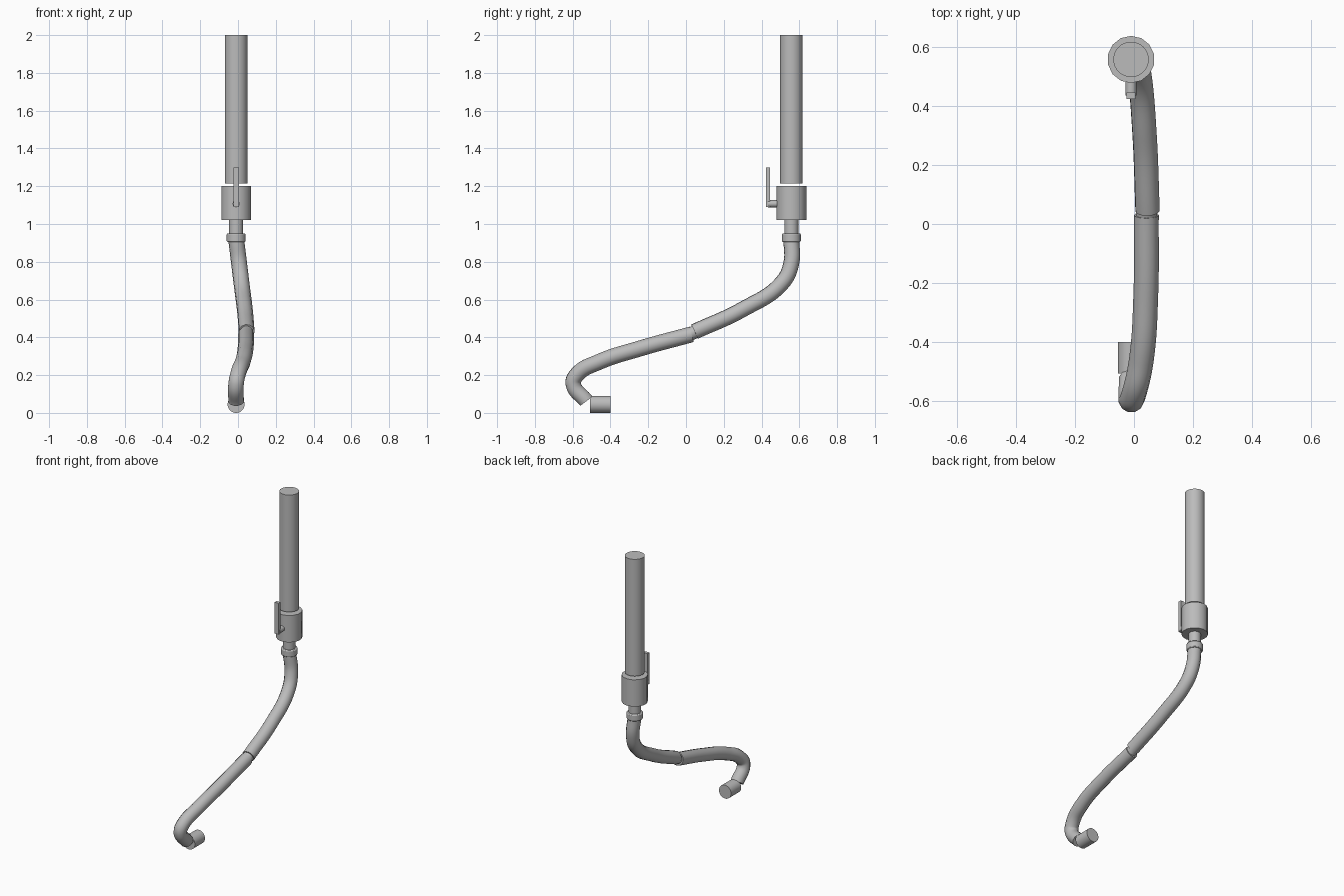
import bpy, math
from mathutils import Vector

cube = bpy.data.objects.get("Cube")
if cube:
    bpy.data.objects.remove(cube, do_unlink=True)

grey = bpy.data.materials.new("plain grey")
grey.use_nodes = True
colour = (0.5, 0.5, 0.5, 1)
grey.diffuse_color = colour
grey.node_tree.nodes["Principled BSDF"].inputs["Base Color"].default_value = colour

AX, AY = -0.01, 0.558   # axis of the upright parts


def finish(ob, name):
    ob.name = name
    ob.data.materials.clear()
    ob.data.materials.append(grey)
    bpy.ops.object.select_all(action="DESELECT")
    ob.select_set(True)
    bpy.context.view_layer.objects.active = ob
    if ob.type == "MESH":
        bpy.ops.object.shade_smooth_by_angle(angle=math.radians(40))
    return ob


def rod(name, start, end, radius, sides=32):
    a, b = Vector(start), Vector(end)
    bpy.ops.mesh.primitive_cylinder_add(
        vertices=sides, radius=radius, depth=(b - a).length, location=(a + b) / 2,
        rotation=(b - a).to_track_quat("Z", "Y").to_euler())
    return finish(bpy.context.object, name)


def upright(name, low, high, radius, sides=32):
    return rod(name, (AX, AY, low), (AX, AY, high), radius, sides)


def hose(name, points, radius=0.042):
    curve = bpy.data.curves.new(name, "CURVE")
    curve.dimensions = "3D"
    curve.bevel_depth = radius
    curve.bevel_resolution = 4
    curve.resolution_u = 10
    curve.use_fill_caps = True
    spline = curve.splines.new("BEZIER")
    spline.bezier_points.add(len(points) - 1)
    for point, co in zip(spline.bezier_points, points):
        point.co = co
        point.handle_left_type = point.handle_right_type = "AUTO"
    ob = bpy.data.objects.new(name, curve)
    bpy.context.collection.objects.link(ob)
    bpy.context.view_layer.objects.active = ob
    bpy.ops.object.select_all(action="DESELECT")
    ob.select_set(True)
    bpy.ops.object.convert(target="MESH")
    return finish(bpy.context.object, name)


# Upright pipe, valve body and collar
upright("upright_pipe", 1.215, 2.0, 0.06)
upright("valve_body", 1.02, 1.2, 0.08, 14)
upright("valve_neck", 0.93, 1.03, 0.037)
collar = upright("hose_collar", 0.905, 0.95, 0.05)
bevel = collar.modifiers.new("soft rim", "BEVEL")
bevel.width, bevel.segments = 0.006, 2

# Valve lever
rod("lever_stem", (AX, AY - 0.06, 1.107), (AX, 0.435, 1.107), 0.019, 12)
bpy.ops.mesh.primitive_cube_add(size=1, location=(AX, 0.435, 1.195))
bpy.context.object.scale = (0.03, 0.021, 0.21)
finish(bpy.context.object, "lever_handle")

# Bent hose in two lengths, joined by a narrow sleeve
hose("upper_hose", [(-0.01, 0.558, 0.92), (0.006, 0.557, 0.79), (0.018, 0.51, 0.69),
                    (0.036, 0.30, 0.548), (0.046, 0.045, 0.43)])
hose("lower_hose", [(0.042, 0.03, 0.416), (0.04, -0.24, 0.342), (0.025, -0.46, 0.27),
                    (0.0, -0.575, 0.205), (-0.01, -0.597, 0.155), (-0.01, -0.527, 0.062)])
rod("hose_sleeve", (0.045, 0.06, 0.435), (0.042, 0.01, 0.411), 0.035)

# Outlet nozzle
rod("outlet_nozzle", (AX, -0.507, 0.045), (AX, -0.4, 0.045), 0.045)
